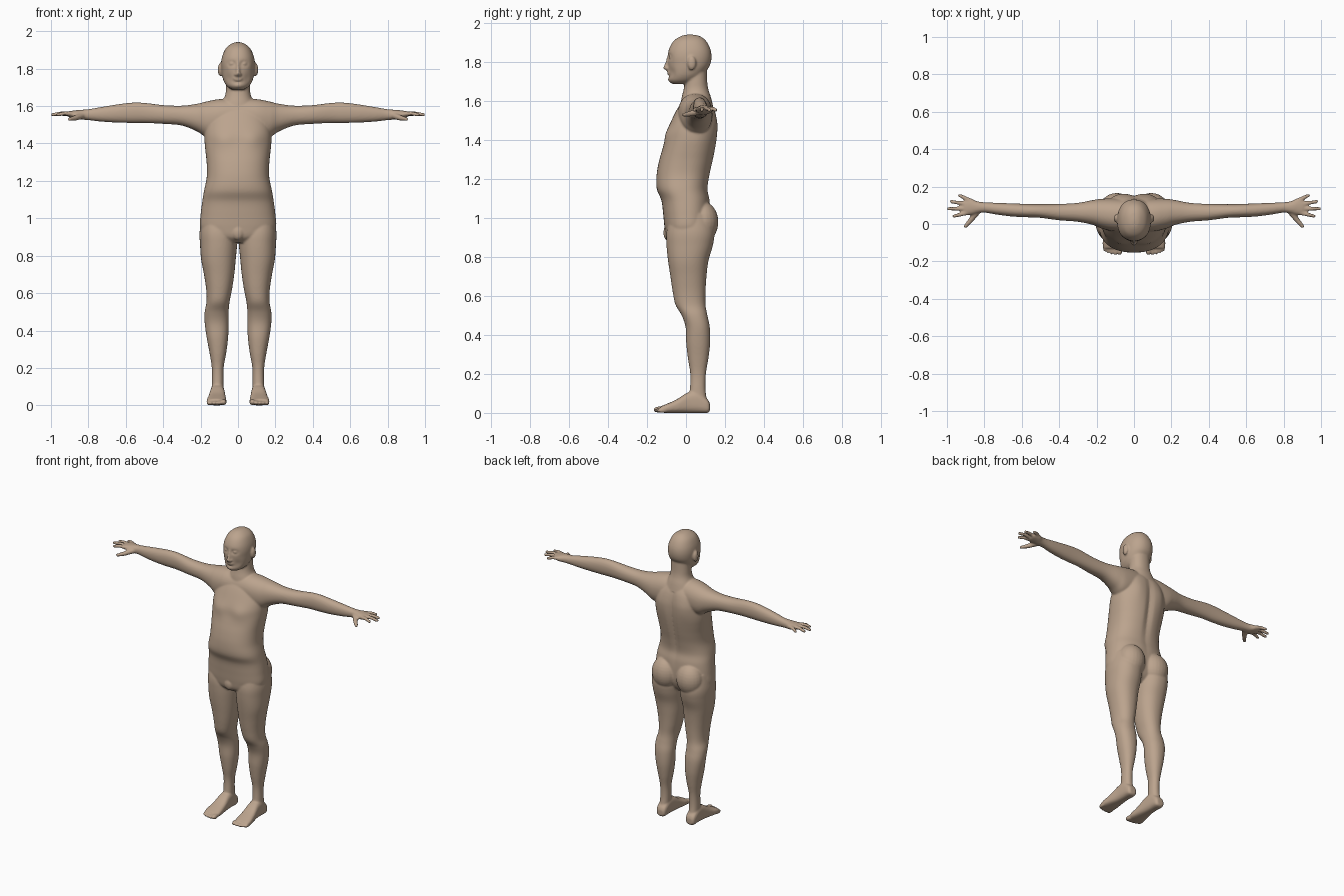
import bpy, bmesh, math
from mathutils import Vector, Matrix

bm = bmesh.new()


def spline(a, b, c, d, t):
    return [0.5 * (2 * q + (r - p) * t + (2 * p - 5 * q + 4 * r - s) * t * t
                   + (3 * q - p - 3 * r + s) * t ** 3) for p, q, r, s in zip(a, b, c, d)]


def loft(axis, rows, power=2.2, steps=5, sides=48):
    """Skin rounded sections along an axis; row = position, min/max of the two other axes."""
    dense = []
    for i in range(len(rows) - 1):
        a, d = rows[max(i - 1, 0)], rows[min(i + 2, len(rows) - 1)]
        dense += [spline(a, rows[i], rows[i + 1], d, k / steps) for k in range(steps)]
    dense.append(list(rows[-1]))
    rings = []
    for pos, u0, u1, w0, w1 in dense:
        ring = []
        for k in range(sides):
            t = 2 * math.pi * k / sides
            c, s = math.cos(t), math.sin(t)
            u = (u0 + u1) / 2 + (u1 - u0) / 2 * math.copysign(abs(c) ** (2 / power), c)
            w = (w0 + w1) / 2 + (w1 - w0) / 2 * math.copysign(abs(s) ** (2 / power), s)
            co = {'x': (pos, u, w), 'y': (u, pos, w), 'z': (u, w, pos)}[axis]
            ring.append(bm.verts.new(co))
        rings.append(ring)
    for r, q in zip(rings, rings[1:]):
        for k in range(sides):
            j = (k + 1) % sides
            bm.faces.new((r[k], r[j], q[j], q[k]))
    bm.faces.new(rings[0])
    bm.faces.new(rings[-1])
    return [v for ring in rings for v in ring]


def push(verts, centre, radii, offset):
    """Soft dent or bulge."""
    for v in verts:
        e = sum(((a - b) / r) ** 2 for a, b, r in zip(v.co, centre, radii))
        v.co += Vector(offset) * math.exp(-e)


def blob(centre, radii):
    m = Matrix.Translation(centre) @ Matrix.Diagonal((*radii, 1))
    bmesh.ops.create_uvsphere(bm, u_segments=24, v_segments=16, radius=1, matrix=m)


def digit(points, r0, r1):
    """Finger: tapered segments with round joints."""
    n = len(points) - 1
    rad = [r0 + (r1 - r0) * i / n for i in range(n + 1)]
    for p, r in zip(points, rad):
        blob(p, (r, r, r))
    for i in range(n):
        p, q = Vector(points[i]), Vector(points[i + 1])
        m = Matrix.Translation((p + q) / 2) @ (q - p).to_track_quat('Z', 'Y').to_matrix().to_4x4()
        bmesh.ops.create_cone(bm, cap_ends=True, segments=16, radius1=rad[i],
                              radius2=rad[i + 1], depth=(q - p).length, matrix=m)


# Arm from the chest centre to the knuckles
loft('x', [(0, -.04, .13, 1.43, 1.64), (.10, -.04, .135, 1.43, 1.637),
           (.17, -.025, .135, 1.435, 1.624), (.22, -.005, .128, 1.465, 1.612),
           (.30, .012, .113, 1.496, 1.602), (.40, .02, .107, 1.505, 1.605),
           (.50, .033, .106, 1.51, 1.617), (.57, .036, .107, 1.51, 1.618),
           (.65, .04, .11, 1.512, 1.608), (.73, .05, .113, 1.517, 1.595),
           (.80, .061, .116, 1.525, 1.583), (.84, .056, .122, 1.528, 1.58),
           (.87, .049, .136, 1.534, 1.577), (.90, .049, .133, 1.54, 1.573),
           (.912, .058, .125, 1.545, 1.569)])

# Fingers and thumb
for bx, by, tx, ty in ((.89, .06, .963, .042), (.90, .082, .992, .082),
                       (.895, .106, .977, .12), (.875, .125, .933, .153)):
    digit([(bx, by, 1.558), ((bx + tx) / 2, (by + ty) / 2, 1.561), (tx, ty, 1.554)], .0125, .0092)
digit([(.835, .07, 1.548), (.873, .02, 1.535), (.901, -.012, 1.53)], .018, .010)

# Leg
loft('z', [(1.02, .03, .19, -.08, .12), (.93, .006, .205, -.1, .145),
           (.86, .005, .203, -.1, .138), (.78, .012, .197, -.092, .115),
           (.70, .02, .182, -.08, .105), (.62, .032, .17, -.068, .1),
           (.555, .045, .168, -.054, .1), (.50, .05, .178, -.022, .11),
           (.44, .05, .178, -.002, .122), (.36, .053, .167, .001, .124),
           (.28, .063, .152, .01, .115), (.20, .077, .14, .022, .102),
           (.12, .078, .14, .02, .1), (.05, .078, .142, .01, .11)])

# Foot and toes
loft('y', [(.123, .09, .13, .012, .045), (.11, .077, .143, 0, .07),
           (.06, .073, .147, 0, .11), (.01, .07, .15, 0, .105),
           (-.05, .065, .16, 0, .068), (-.10, .062, .168, 0, .046),
           (-.13, .066, .164, .002, .034)], power=2.8)
for x, y, r in ((.077, -.137, .016), (.100, -.138, .012), (.120, -.134, .0115),
                (.139, -.128, .011), (.156, -.12, .011)):
    blob((x, y, r + .001), (r, .03, r))

# Buttock, ear
blob((.092, .085, .98), (.09, .081, .105))
blob((.094, .03, 1.795), (.014, .022, .036))
# Eyeball
blob((.032, -.075, 1.826), (.015, .013, .011))
# Nostril wing
blob((.010, -.094, 1.768), (.010, .011, .009))

# Mirror the paired parts
dup = bmesh.ops.duplicate(bm, geom=bm.verts[:] + bm.edges[:] + bm.faces[:])
for v in dup['geom']:
    if isinstance(v, bmesh.types.BMVert):
        v.co.x *= -1

# Torso
torso = [(1.61, .09, -.01, .12), (1.56, .145, -.045, .145), (1.50, .17, -.075, .158),
         (1.45, .178, -.095, .16), (1.40, .178, -.106, .157), (1.35, .173, -.122, .15),
         (1.29, .167, -.139, .138), (1.22, .167, -.151, .122), (1.15, .181, -.15, .112),
         (1.09, .191, -.126, .122), (1.02, .2, -.117, .125), (.95, .203, -.11, .12),
         (.90, .17, -.10, .10), (.87, .10, -.07, .07)]
v = loft('z', [(z, -w, w, f, b) for z, w, f, b in torso], power=2.35, sides=80)
push(v, (0, .15, 1.35), (.022, .08, .22), (0, -.014, 0))
for s in (-1, 1):
    push(v, (s * .08, -.1, 1.42), (.06, .06, .045), (0, -.011, 0))
    push(v, (s * .09, .15, 1.48), (.05, .06, .09), (0, .008, 0))
blob((0, -.092, .925), (.034, .024, .042))

# Neck
loft('z', [(1.57, -.11, .11, -.03, .14), (1.62, -.085, .085, -.022, .128),
           (1.66, -.068, .068, -.012, .115), (1.70, -.064, .064, -.006, .109),
           (1.78, -.062, .062, -.002, .106)])

# Head with eye sockets, brow, cheeks, lips and chin
skull = [(1.942, .008, .01, .03), (1.934, .034, -.025, .07), (1.91, .064, -.062, .102),
         (1.87, .083, -.086, .124), (1.83, .09, -.094, .131), (1.79, .088, -.092, .125),
         (1.76, .084, -.09, .108), (1.73, .075, -.089, .085), (1.705, .058, -.086, .055),
         (1.688, .032, -.07, .02)]
v = loft('z', [(z, -w, w, f, b) for z, w, f, b in skull], sides=96, steps=8)
for s in (-1, 1):
    push(v, (s * .033, -.09, 1.826), (.02, .04, .013), (0, .014, 0))
    push(v, (s * .05, -.08, 1.745), (.02, .04, .025), (0, .007, 0))
push(v, (0, -.09, 1.732), (.03, .03, .007), (0, .006, 0))
push(v, (0, -.09, 1.707), (.02, .03, .012), (0, -.006, 0))
blob((0, -.086, 1.748), (.026, .011, .006))
blob((0, -.085, 1.739), (.023, .011, .006))

# Nose
loft('z', [(1.835, -.008, .008, -.096, -.07), (1.81, -.009, .009, -.102, -.07),
           (1.785, -.011, .011, -.111, -.07), (1.771, -.014, .014, -.117, -.07),
           (1.761, -.010, .010, -.108, -.07)], sides=24)

# Fuse everything into one smooth skin
bmesh.ops.recalc_face_normals(bm, faces=bm.faces[:])
mesh = bpy.data.meshes.new("human_body")
bm.to_mesh(mesh)
bm.free()
body = bpy.data.objects.new("human_body", mesh)
bpy.context.collection.objects.link(body)
mesh.materials.append(bpy.data.materials.new("skin"))
mesh.materials[0].diffuse_color = (.50, .37, .27, 1)

fuse = body.modifiers.new("fuse", 'REMESH')
fuse.mode = 'VOXEL'
fuse.voxel_size = .0058
fuse.use_smooth_shade = True
soften = body.modifiers.new("soften", 'SMOOTH')
soften.factor = .5
soften.iterations = 4
